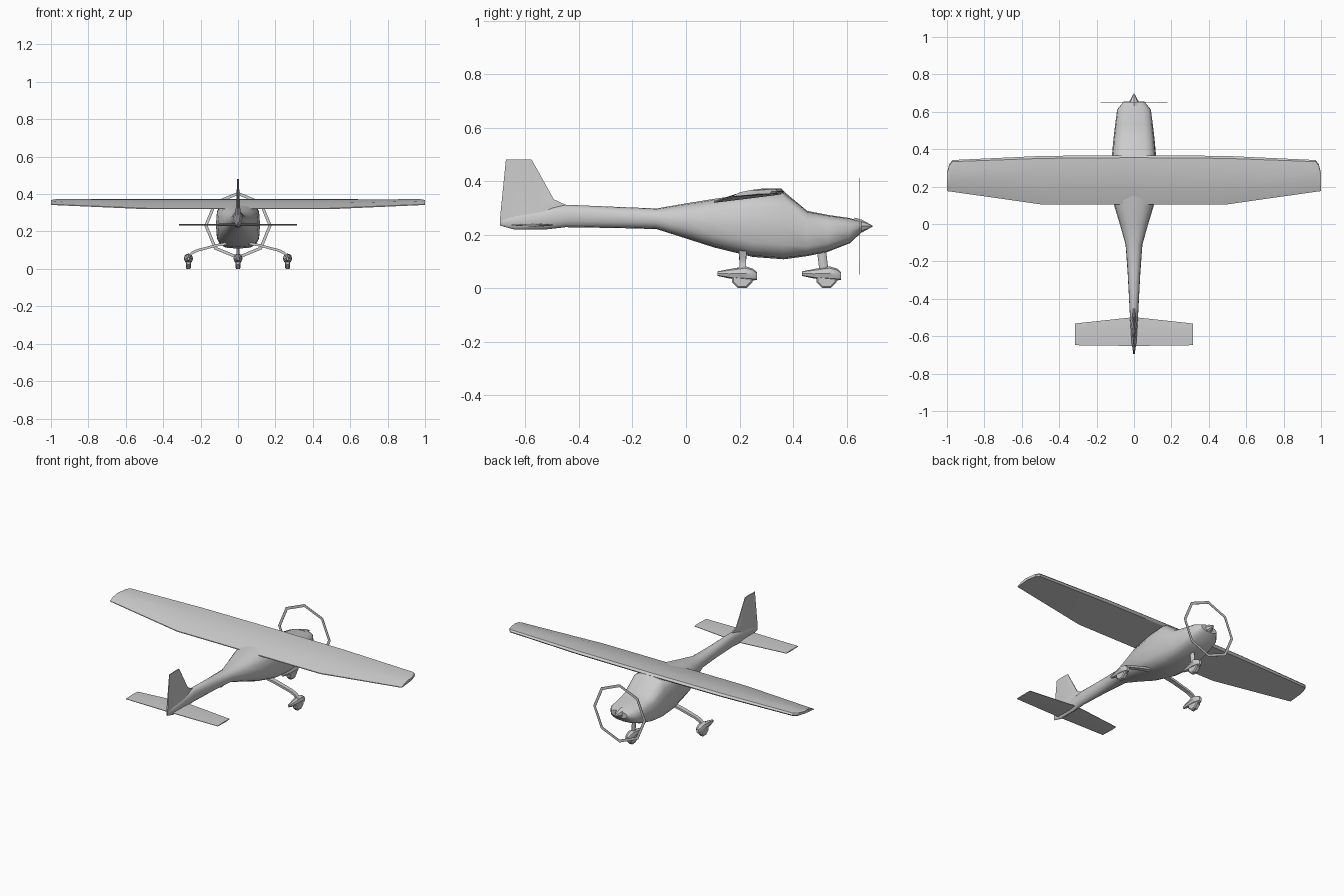
import bpy
from math import cos, sin, pi, copysign

if "Cube" in bpy.data.objects:
    bpy.data.objects.remove(bpy.data.objects["Cube"])


def make_object(name, verts, faces, angle=None):
    mesh = bpy.data.meshes.new(name)
    mesh.from_pydata(verts, [], faces)
    obj = bpy.data.objects.new(name, mesh)
    bpy.context.collection.objects.link(obj)
    bpy.ops.object.select_all(action='DESELECT')
    obj.select_set(True)
    bpy.context.view_layer.objects.active = obj
    bpy.ops.object.mode_set(mode='EDIT')
    bpy.ops.mesh.select_all(action='SELECT')
    bpy.ops.mesh.normals_make_consistent(inside=False)
    bpy.ops.object.mode_set(mode='OBJECT')
    if angle:
        bpy.ops.object.shade_smooth_by_angle(angle=angle)
    return obj


def loft(name, rings, angle=None):
    """Skin equal-length rings of points and cap both ends."""
    n = len(rings[0])
    verts = [p for ring in rings for p in ring]
    faces = [(k * n + i, k * n + (i + 1) % n, (k + 1) * n + (i + 1) % n, (k + 1) * n + i)
             for k in range(len(rings) - 1) for i in range(n)]
    last = (len(rings) - 1) * n
    faces += [tuple(range(n)), tuple(range(last, last + n))]
    return make_object(name, verts, faces, angle)


def oval(y, half_w, z0, z1, power=2, sides=16, x=0):
    """Rounded-box cross-section lying across the y axis."""
    ring = []
    for i in range(sides):
        a = 2 * pi * i / sides
        c, s = cos(a), sin(a)
        ring.append((x + half_w * copysign(abs(c) ** (2 / power), c), y,
                     (z0 + z1) / 2 + (z1 - z0) / 2 * copysign(abs(s) ** (2 / power), s)))
    return ring


# Fuselage: y, half width, bottom, top, squareness
sections = [
    (0.655, 0.055, 0.208, 0.250, 2.2),
    (0.612, 0.090, 0.168, 0.262, 2.8),
    (0.530, 0.101, 0.136, 0.274, 3.2),
    (0.453, 0.110, 0.120, 0.289, 3.4),
    (0.365, 0.118, 0.108, 0.362, 3.4),
    (0.250, 0.118, 0.117, 0.355, 3.2),
    (0.106, 0.108, 0.152, 0.334, 2.8),
    (0.000, 0.076, 0.186, 0.317, 2.4),
    (-0.110, 0.045, 0.221, 0.298, 2.2),
    (-0.260, 0.034, 0.225, 0.304, 2.2),
    (-0.450, 0.024, 0.228, 0.312, 2.2),
    (-0.520, 0.020, 0.220, 0.300, 2.0),
    (-0.640, 0.012, 0.219, 0.275, 2.0),
    (-0.695, 0.004, 0.234, 0.258, 2.0),
]
loft("fuselage", [oval(*s) for s in sections], 0.6)

# Spinner
loft("spinner", [oval(y, r, 0.232 - r, 0.232 + r, sides=8)
                 for y, r in [(0.63, 0.032), (0.657, 0.024), (0.697, 0.002)]], 0.6)

# Propeller disc outline: thin octagonal ring
ring_profile = [(0.180, 0.649), (0.180, 0.651), (0.163, 0.651), (0.163, 0.649)]
verts = [(r * cos(pi * i / 4), y, 0.232 + r * sin(pi * i / 4))
         for i in range(8) for r, y in ring_profile]
faces = [(i * 4 + j, i * 4 + (j + 1) % 4, (i + 1) % 8 * 4 + (j + 1) % 4, (i + 1) % 8 * 4 + j)
         for i in range(8) for j in range(4)]
make_object("propeller_ring", verts, faces)


# Main wing: x, trailing y, leading y, trailing z, leading z, thickness
def wing_ring(x, y0, y1, z0, z1, t):
    shape = [(0, -0.06), (0, 0.1), (0.3, 0.55), (0.7, 0.65), (0.95, 0.4),
             (1, 0), (0.95, -0.3), (0.5, -0.2)]
    return [(x, y0 + (y1 - y0) * u, z0 + (z1 - z0) * u + t * v) for u, v in shape]


half = [(0.0, 0.104, 0.368, 0.321, 0.362, 0.032),
        (0.49, 0.104, 0.364, 0.321, 0.362, 0.032),
        (0.97, 0.172, 0.342, 0.342, 0.362, 0.026),
        (0.988, 0.174, 0.320, 0.343, 0.361, 0.024),
        (1.0, 0.176, 0.270, 0.344, 0.358, 0.020)]
span = [(-h[0],) + h[1:] for h in half[:0:-1]] + half
loft("main_wing", [wing_ring(*h) for h in span], 0.5)


# Tail surfaces share a thin six-sided profile
def thin_profile(y0, y1, t):
    return [(y0, -t * 0.3), (y0, t * 0.3), (y0 + (y1 - y0) * 0.65, t),
            (y1, t * 0.3), (y1, -t * 0.3), (y0 + (y1 - y0) * 0.65, -t)]


loft("horizontal_stabilizer",
     [[(x, y, 0.236 + d) for y, d in thin_profile(y0, y1, t)]
      for x, y0, y1, t in [(-0.315, -0.648, -0.532, 0.004), (0, -0.652, -0.498, 0.006),
                           (0.315, -0.648, -0.532, 0.004)]], 0.5)
loft("vertical_fin",
     [[(d, y, z) for y, d in thin_profile(y0, y1, t)]
      for z, y0, y1, t in [(0.250, -0.696, -0.440, 0.014), (0.312, -0.690, -0.450, 0.013),
                           (0.332, -0.688, -0.494, 0.011), (0.481, -0.673, -0.577, 0.004)]], 0.5)


# Wheels with streamlined fairings
def wheel(name, x, y):
    fairing = [(-0.092, 0.006, 0.046, 0.063), (-0.045, 0.017, 0.036, 0.072),
               (0.012, 0.025, 0.030, 0.082), (0.040, 0.020, 0.029, 0.073),
               (0.055, 0.009, 0.031, 0.060)]
    loft(name + "_fairing", [oval(y + dy, w, z0, z1, 2.2, 8, x) for dy, w, z0, z1 in fairing], 0.6)
    r = 0.038 / cos(pi / 8)
    loft(name + "_wheel", [[(x + dx, y + k * r * cos(pi / 4 * (i + 0.5)),
                             0.038 + k * r * sin(pi / 4 * (i + 0.5))) for i in range(8)]
                           for dx, k in [(-0.014, 0.85), (-0.009, 1), (0.009, 1), (0.014, 0.85)]])


wheel("nose", 0, 0.525)
for side, sx in (("left", -1), ("right", 1)):
    wheel(side, sx * 0.265, 0.21)
    # Sprung main leg
    path = [(0.06, 0.136, 0.015), (0.11, 0.127, 0.014), (0.22, 0.098, 0.012),
            (0.245, 0.086, 0.012), (0.265, 0.065, 0.011)]
    loft(side + "_main_leg", [[(sx * (x + 0.004 * a), 0.212 + w * b, z + 0.006 * a)
                               for a, b in ((-1, -1), (1, -1), (1, 1), (-1, 1))]
                              for x, z, w in path], 0.5)

# Nose leg
loft("nose_leg", [[(0.009 * cos(pi * i / 4), y + 0.017 * sin(pi * i / 4), z) for i in range(8)]
                  for y, z in [(0.516, 0.06), (0.505, 0.155)]], 0.8)
